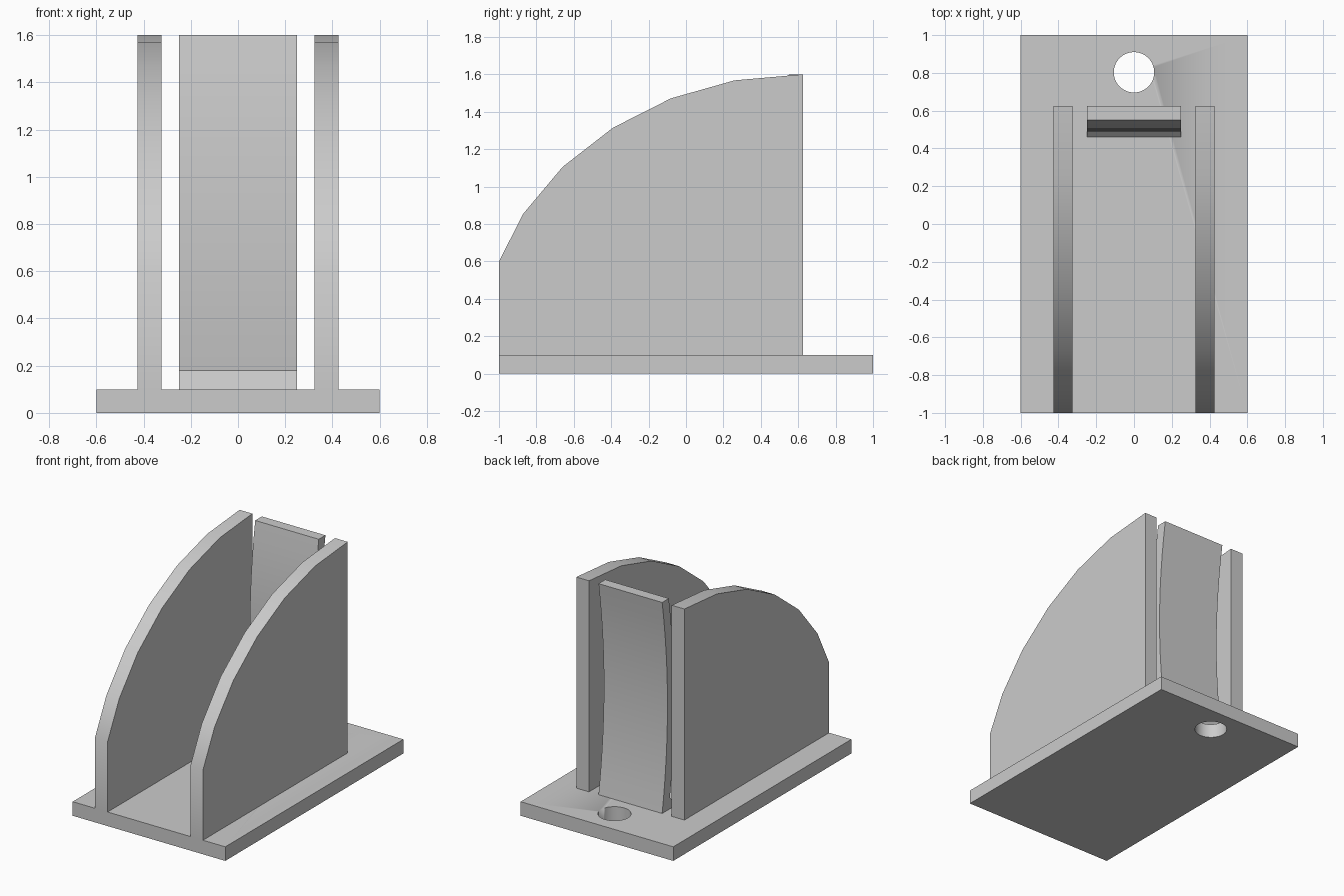
import bpy
import bmesh
import math

if "Cube" in bpy.data.objects:
    bpy.data.objects.remove(bpy.data.objects["Cube"])

# Single grey finish
grey = bpy.data.materials.new("plain_grey")
grey.use_nodes = True
colour = (0.6, 0.6, 0.6, 1)
grey.diffuse_color = colour
grey.node_tree.nodes["Principled BSDF"].inputs["Base Color"].default_value = colour


def add_object(name, bm):
    bmesh.ops.recalc_face_normals(bm, faces=bm.faces)
    mesh = bpy.data.meshes.new(name)
    bm.to_mesh(mesh)
    bm.free()
    mesh.materials.append(grey)
    obj = bpy.data.objects.new(name, mesh)
    bpy.context.collection.objects.link(obj)
    bpy.ops.object.select_all(action='DESELECT')
    obj.select_set(True)
    bpy.context.view_layer.objects.active = obj
    bpy.ops.object.shade_smooth_by_angle(angle=math.radians(32))
    return obj


def extrude_profile(name, profile, x0, x1):
    """Extrude a (y, z) outline across x."""
    bm = bmesh.new()
    face = bm.faces.new([bm.verts.new((x0, y, z)) for y, z in profile])
    result = bmesh.ops.extrude_face_region(bm, geom=[face])
    verts = [v for v in result["geom"] if isinstance(v, bmesh.types.BMVert)]
    bmesh.ops.translate(bm, verts=verts, vec=(x1 - x0, 0, 0))
    return add_object(name, bm)


BASE_TOP, TOP = 0.1, 1.6

# Base plate
base = extrude_profile("base_plate",
                       [(-1, 0), (1, 0), (1, BASE_TOP), (-1, BASE_TOP)], -0.6, 0.6)

# Round mounting hole
bm = bmesh.new()
bmesh.ops.create_cone(bm, cap_ends=True, segments=48, radius1=0.107, radius2=0.107, depth=0.4)
bmesh.ops.translate(bm, verts=bm.verts, vec=(0, 0.803, 0.05))
cutter = add_object("hole_cutter", bm)
cutter.hide_render = True
cutter.hide_set(True)
cutter.display_type = 'WIRE'
cut = base.modifiers.new("mounting_hole", 'BOOLEAN')
cut.operation = 'DIFFERENCE'
cut.solver = 'EXACT'
cut.object = cutter

# Side walls with a curved upper edge
wall = [(0.625, BASE_TOP), (0.625, TOP), (0.26, 1.568), (-0.08, 1.472), (-0.39, 1.315),
        (-0.66, 1.105), (-0.87, 0.855), (-1, 0.6), (-1, BASE_TOP)]
for side, name in ((-1, "right_wall"), (1, "left_wall")):
    extrude_profile(name, wall, side * 0.325, side * 0.425)


# Back rest, bowed forward at mid height, with a sloped foot
def bow(z):
    middle = (BASE_TOP + TOP) / 2
    return -0.06 * (1 - ((z - middle) / (TOP - middle)) ** 2)


STEPS = 12
FOOT_TOP = 0.18
rear = [BASE_TOP + (TOP - BASE_TOP) * i / STEPS for i in range(STEPS + 1)]
front = [TOP + (FOOT_TOP - TOP) * i / STEPS for i in range(STEPS + 1)]
rest = [(0.625 + bow(z), z) for z in rear]
rest += [(0.55 + bow(z), z) for z in front]
rest.append((0.46, BASE_TOP))
extrude_profile("back_rest", rest, -0.25, 0.25)
